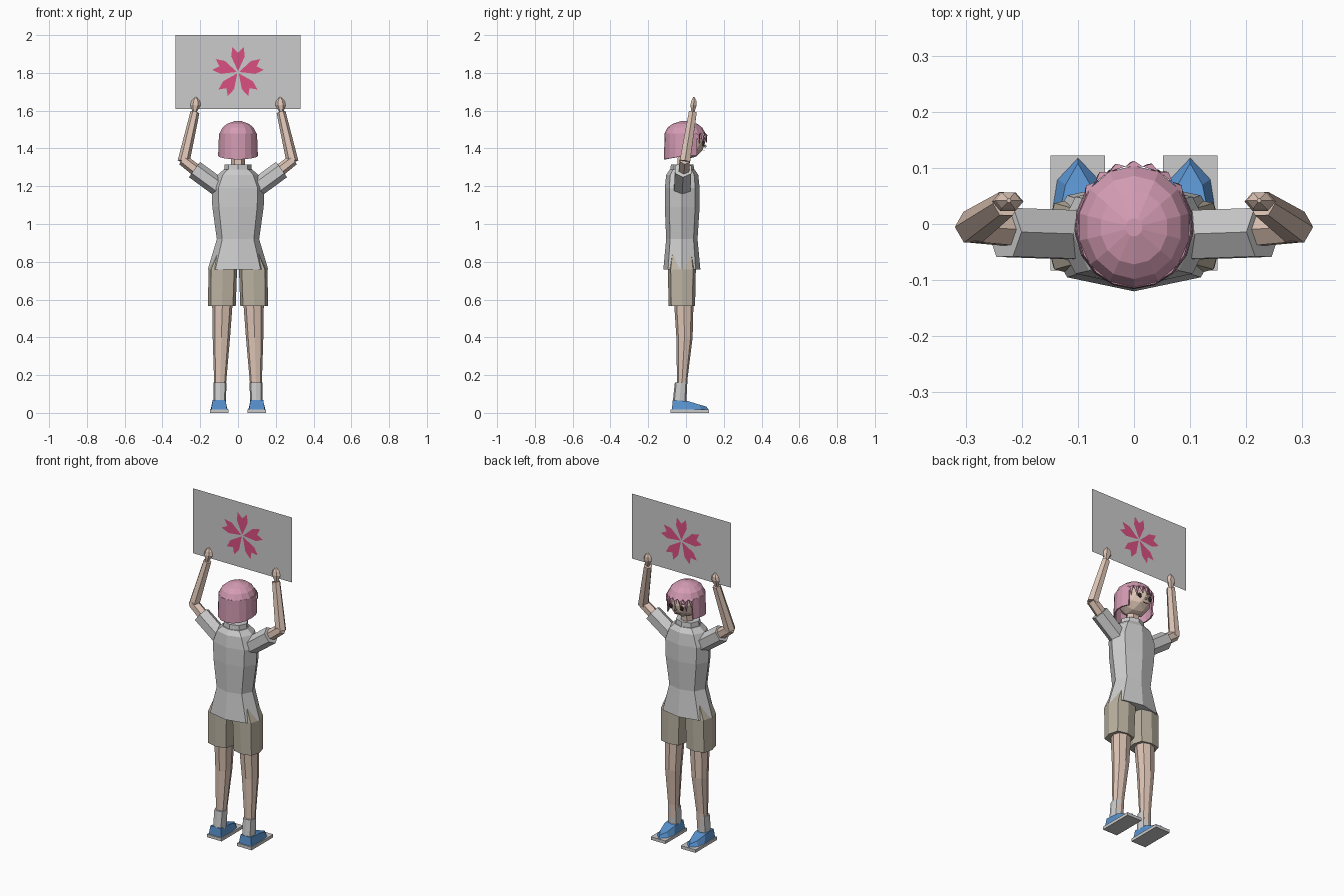
import bpy
from math import sin, cos, pi, radians
from mathutils import Vector

if "Cube" in bpy.data.objects:
    bpy.data.objects.remove(bpy.data.objects["Cube"])

Z = Vector((0, 0, 1))


def material(name, rgb):
    m = bpy.data.materials.new(name)
    m.diffuse_color = (*rgb, 1)
    m.use_nodes = True
    m.node_tree.nodes["Principled BSDF"].inputs["Base Color"].default_value = m.diffuse_color
    return m


SKIN = material("skin", (0.72, 0.55, 0.46))
HAIR = material("pink_hair", (0.66, 0.33, 0.45))
BLUE = material("blue_canvas", (0.10, 0.29, 0.62))
TAN = material("tan_cloth", (0.50, 0.45, 0.36))
PINK = material("petal_pink", (0.70, 0.08, 0.22))
DARK = material("dark_eye", (0.03, 0.02, 0.02))


def mesh(name, verts, faces, mat=None):
    me = bpy.data.meshes.new(name)
    me.from_pydata([tuple(v) for v in verts], [], faces)
    me.update()
    ob = bpy.data.objects.new(name, me)
    bpy.context.collection.objects.link(ob)
    if mat:
        me.materials.append(mat)
    return ob


def loft(name, rings, n=8, mat=None, axis=Z, turn=0.0, power=1.0):
    """Skin a stack of (x, y, z, rx, ry) rings lying across the axis."""
    q = Z.rotation_difference(Vector(axis).normalized())
    bend = lambda t: (1 if t > 0 else -1) * abs(t) ** power
    verts = []
    for x, y, z, rx, ry in rings:
        for k in range(n):
            a = turn + 2 * pi * k / n
            c, s = round(cos(a), 6), round(sin(a), 6)
            verts.append(Vector((x, y, z)) + q @ Vector((rx * bend(c), ry * bend(s), 0)))
    faces = [(i * n + k, i * n + (k + 1) % n, (i + 1) * n + (k + 1) % n, (i + 1) * n + k)
             for i in range(len(rings) - 1) for k in range(n)]
    last = (len(rings) - 1) * n
    faces += [tuple(reversed(range(n))), tuple(range(last, last + n))]
    return mesh(name, verts, faces, mat)


def limb(name, a, b, ra, rb, n=6, mat=None, turn=0.0):
    return loft(name, [(*a, ra, ra), (*b, rb, rb)], n, mat, Vector(b) - Vector(a), turn)


def ball(name, loc, size, mat, sub=2):
    bpy.ops.mesh.primitive_ico_sphere_add(subdivisions=sub, radius=1, location=loc)
    ob = bpy.context.object
    ob.name, ob.scale = name, size
    ob.data.materials.append(mat)
    return ob


# Shirt and collar
loft("shirt", [(0, -0.022, 0.76, 0.16, 0.098), (0, -0.022, 0.92, 0.112, 0.083),
               (0, -0.02, 1.09, 0.136, 0.092), (0, -0.02, 1.19, 0.14, 0.092),
               (0, -0.02, 1.26, 0.108, 0.085), (0, -0.02, 1.288, 0.076, 0.066)],
     power=0.85)
loft("collar", [(0, -0.02, 1.27, 0.075, 0.064), (0, -0.02, 1.316, 0.07, 0.06)])
loft("neck", [(0, -0.015, 1.29, 0.038, 0.038), (0, -0.01, 1.39, 0.036, 0.036)], 6, SKIN)

for side, s in (("left", -1), ("right", 1)):
    # Arms raised to the board
    limb(side + "_sleeve", (s * 0.085, -0.02, 1.182), (s * 0.23, -0.015, 1.288), 0.05, 0.05)
    limb(side + "_upper_arm", (s * 0.16, -0.015, 1.237), (s * 0.293, -0.006, 1.34), 0.034, 0.03, mat=SKIN)
    limb(side + "_forearm", (s * 0.288, -0.006, 1.33), (s * 0.228, 0.036, 1.592), 0.032, 0.024, mat=SKIN)
    loft(side + "_hand", [(s * 0.23, 0.036, 1.59, 0.01, 0.009), (s * 0.225, 0.04, 1.63, 0.028, 0.019),
                          (s * 0.224, 0.042, 1.652, 0.022, 0.016), (s * 0.223, 0.042, 1.672, 0.004, 0.004)],
         6, SKIN)
    # Shorts and legs
    loft(side + "_shorts", [(s * 0.085, -0.022, 0.565, 0.073, 0.07), (s * 0.081, -0.022, 0.76, 0.076, 0.074),
                            (s * 0.062, -0.022, 0.86, 0.05, 0.06)], 8, TAN, power=0.65)
    loft(side + "_leg", [(s * 0.096, -0.022, 0.1, 0.028, 0.026), (s * 0.094, -0.02, 0.18, 0.033, 0.028),
                         (s * 0.088, -0.008, 0.4, 0.046, 0.043), (s * 0.082, -0.012, 0.6, 0.055, 0.052)],
         8, SKIN, power=0.85)
    loft(side + "_sock", [(s * 0.097, -0.035, 0.05, 0.033, 0.036), (s * 0.095, -0.026, 0.162, 0.034, 0.033)],
         8, power=0.75)
    # Shoe: pointed-toe upper on a slab sole
    c = s * 0.1
    base = [(-0.042, -0.075), (0.042, -0.075), (0.045, 0.03), (0.037, 0.08),
            (0, 0.119), (-0.037, 0.08), (-0.045, 0.03)]
    top = [(-0.034, -0.07, 0.068), (0.034, -0.07, 0.068), (0.034, 0.012, 0.062), (0.022, 0.07, 0.044),
           (0, 0.108, 0.033), (-0.022, 0.07, 0.044), (-0.034, 0.012, 0.062)]
    verts = [(c + x, y, 0.016) for x, y in base] + [(c + x, y, z) for x, y, z in top]
    faces = [(k, (k + 1) % 7, 7 + (k + 1) % 7, 7 + k) for k in range(7)]
    faces += [(6, 5, 4, 3, 2, 1, 0), (7, 8, 9, 13), (9, 10, 12, 13), (10, 11, 12)]
    mesh(side + "_shoe", verts, faces, BLUE)
    bpy.ops.mesh.primitive_cube_add(size=1, location=(c, 0.02, 0.009))
    sole = bpy.context.object
    sole.name, sole.scale = side + "_sole", (0.097, 0.205, 0.018)
    # Face details
    ball(side + "_eye", (s * 0.036, 0.092, 1.425), (0.012, 0.006, 0.015), DARK)
    limb(side + "_eyebrow", (s * 0.022, 0.094, 1.45), (s * 0.052, 0.082, 1.452), 0.004, 0.003, 4, HAIR)

# Head
ball("head", (0, 0.006, 1.44), (0.088, 0.098, 0.097), SKIN)
ball("nose", (0, 0.102, 1.412), (0.006, 0.008, 0.008), SKIN, 1)
limb("mouth", (-0.012, 0.096, 1.388), (0.012, 0.096, 1.388), 0.003, 0.003, 4, PINK)

# Hair cap: faceted dome
loft("hair_dome", [(0, -0.005, 1.478, 0.101, 0.109), (0, -0.006, 1.51, 0.085, 0.092),
                   (0, -0.006, 1.53, 0.06, 0.066), (0, -0.006, 1.546, 0.015, 0.016)],
     14, HAIR, turn=pi / 14)

# Hair curtain round the sides and back, open at the face
verts, faces = [], []
N = 12
for k in range(N + 1):
    a = radians(145 + 250 * k / N)
    back = max(0, -sin(a))
    for rx, ry, z in ((0.101, 0.109, 1.48), (0.104, 0.110, 1.42), (0.106, 0.111, 1.362 - 0.02 * back)):
        verts.append((rx * cos(a), -0.005 + ry * sin(a), z))
    if k < N:
        i = k * 3
        faces += [(i, i + 1, i + 4, i + 3), (i + 1, i + 2, i + 5, i + 4)]
curtain = mesh("hair_curtain", verts, faces, HAIR)
mod = curtain.modifiers.new("thickness", "SOLIDIFY")
mod.thickness, mod.offset = 0.008, -1

# Spiky fringe
verts, faces = [], []
spikes = 7
for k in range(spikes):
    a0, a1 = (radians(30 + 120 * (k + d) / spikes) for d in (0, 1))
    am = (a0 + a1) / 2
    drop = 0.035 + 0.03 * abs(cos(am)) + 0.012 * (k % 2)
    i = len(verts)
    for a, r, z in ((a0, 1, 1.482), (a1, 1, 1.482), (am, 1.08, 1.47), (am + 0.06, 1.06, 1.475 - drop)):
        verts.append((0.101 * r * cos(a), -0.005 + 0.109 * r * sin(a), z))
    faces += [(i, i + 2, i + 1), (i, i + 3, i + 2), (i + 1, i + 2, i + 3), (i, i + 1, i + 3)]
mesh("hair_fringe", verts, faces, HAIR)

# Flat board with a five-petal blossom on both faces
BY = 0.042
mesh("board", [(-0.33, BY, 1.61), (0.33, BY, 1.61), (0.33, BY, 2), (-0.33, BY, 2)], [(0, 1, 2, 3)])
petal = [(0, 0.006), (0.036, 0.085), (0.03, 0.134), (0, 0.104), (-0.03, 0.134), (-0.036, 0.085)]
verts, faces = [], []
for dy in (-0.0015, 0.0015):
    for k in range(5):
        a, i = 2 * pi * k / 5, len(verts)
        verts += [(u * cos(a) + v * sin(a), BY + dy, 1.803 - u * sin(a) + v * cos(a)) for u, v in petal]
        for f in ((0, 1, 2, 3), (0, 3, 4, 5)):
            f = tuple(i + j for j in f)
            faces.append(f if dy > 0 else f[::-1])
mesh("blossom", verts, faces, PINK)
